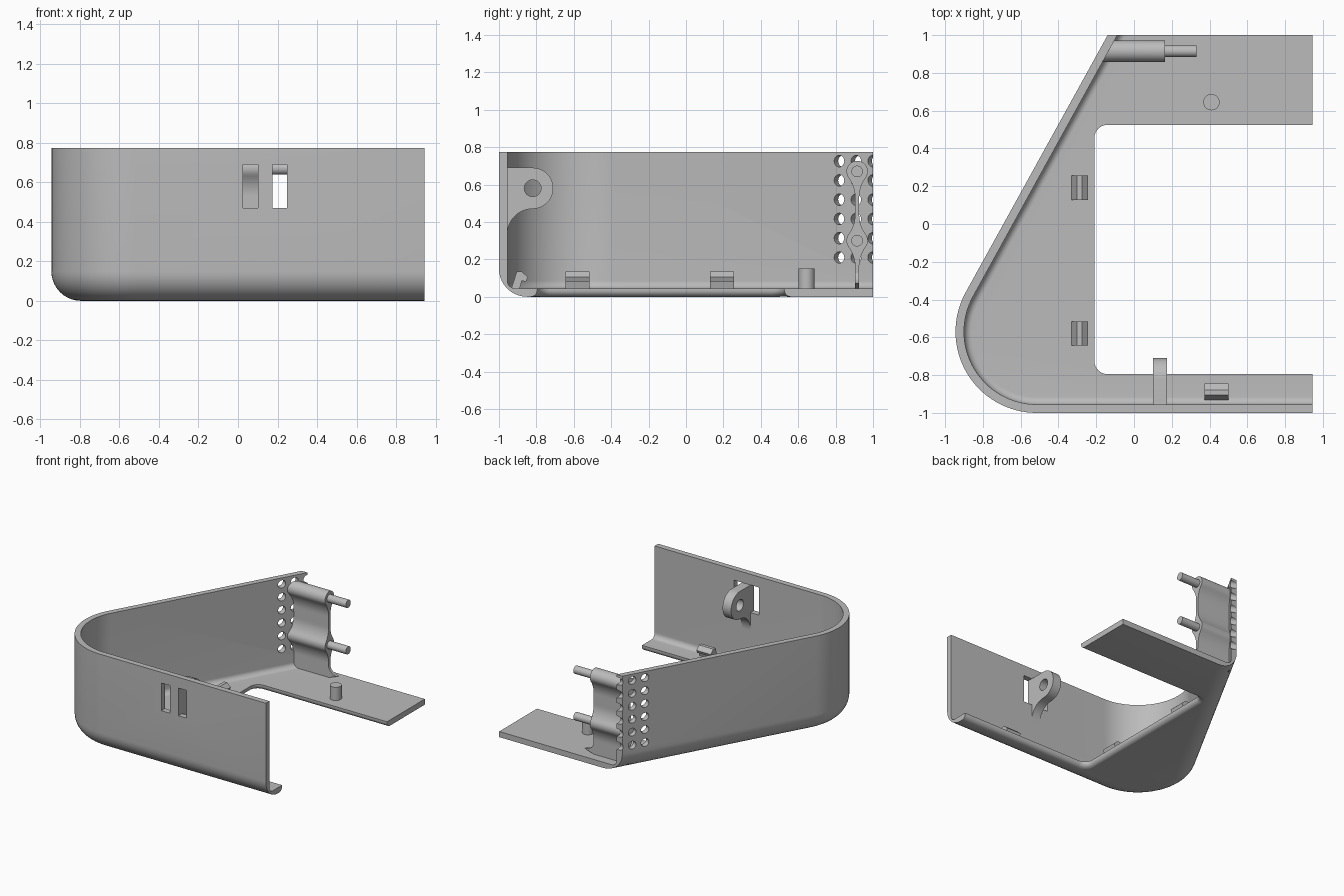
import bpy, bmesh
from math import sin, cos, tan, pi, radians, sqrt
from mathutils import Matrix, Vector

if "Cube" in bpy.data.objects:
    bpy.data.objects.remove(bpy.data.objects["Cube"])

grey = bpy.data.materials.new("plain grey")
grey.use_nodes = True
grey.diffuse_color = (0.5, 0.5, 0.5, 1)
grey.node_tree.nodes["Principled BSDF"].inputs["Base Color"].default_value = (0.5, 0.5, 0.5, 1)

T = 0.045                    # wall and floor thickness
H = 0.775                    # wall height
SLANT = radians(61.1)        # direction of the slanted wall in plan
CX, CY, R = -0.515, -0.57, 0.43   # corner arc of the plan


def finish(bm, name):
    bmesh.ops.recalc_face_normals(bm, faces=bm.faces)
    me = bpy.data.meshes.new(name)
    bm.to_mesh(me)
    bm.free()
    ob = bpy.data.objects.new(name, me)
    bpy.context.collection.objects.link(ob)
    me.materials.append(grey)
    return ob


def loft(name, rings):
    """Solid through rings of equal vertex count, capped at both ends."""
    bm = bmesh.new()
    vs = [[bm.verts.new(p) for p in ring] for ring in rings]
    n = len(vs[0])
    for a, b in zip(vs, vs[1:]):
        for i in range(n):
            j = (i + 1) % n
            bm.faces.new((a[i], a[j], b[j], b[i]))
    bm.faces.new(vs[0])
    bm.faces.new(vs[-1])
    return finish(bm, name)


def box(name, x, y, z):
    return loft(name, [[(x[0], y[0], k), (x[1], y[0], k), (x[1], y[1], k), (x[0], y[1], k)] for k in z])


def rods(name, items, segs=32):
    """Cylinders given as (start, end, radius)."""
    bm = bmesh.new()
    for a, b, r in items:
        a, b = Vector(a), Vector(b)
        turn = (b - a).to_track_quat('Z', 'Y').to_matrix().to_4x4()
        bmesh.ops.create_cone(bm, cap_ends=True, segments=segs, radius1=r, radius2=r,
                              depth=(b - a).length, matrix=Matrix.Translation((a + b) / 2) @ turn)
    return finish(bm, name)


def activate(ob):
    bpy.ops.object.select_all(action='DESELECT')
    ob.select_set(True)
    bpy.context.view_layer.objects.active = ob


def cut(ob, cutter):
    cutter.hide_render = True
    mod = ob.modifiers.new("cut", 'BOOLEAN')
    mod.operation, mod.solver, mod.object = 'DIFFERENCE', 'EXACT', cutter
    activate(ob)
    bpy.ops.object.modifier_apply(modifier=mod.name)
    bpy.data.objects.remove(cutter)


def arc(cx, cy, r, a0, a1, n):
    return [(cx + r * cos(radians(a0 + (a1 - a0) * i / n)),
             cy + r * sin(radians(a0 + (a1 - a0) * i / n))) for i in range(n + 1)]


def wall_x(y, d=0.0):
    """x of the slanted wall surface at depth d inside the outer face."""
    tx, ty = CX - (R - d) * sin(SLANT), CY + (R - d) * cos(SLANT)
    return tx + (y - ty) / tan(SLANT)


def plan(d, z, xe, ye):
    pts = [(xe, CY - R + d)] + arc(CX, CY, R - d, -90, -270 + 61.1, 32)
    pts += [(wall_x(ye, d), ye), (xe, ye)]
    return [(x, y, z) for x, y in pts]


def rounded_base(base, r, d, top, xe, ye, n=10):
    """Plan rings with a rounded bottom edge of radius r."""
    rings = [plan(d + r - r * sin(a), base + r - r * cos(a), xe, ye)
             for a in [pi / 2 * i / n for i in range(n + 1)]]
    return rings + [plan(d, top, xe, ye)]


# Shell: outer solid hollowed by an inner one
shell = loft("shell", rounded_base(0, 0.15, 0, H, 0.945, 1.0))
cut(shell, loft("hollow", rounded_base(T, 0.04, T, 1.0, 1.3, 1.3)))

# Floor opening, its lower edge rounded
def opening(o, z):
    x, y0, y1, r = -0.21 - o, -0.795 - o, 0.525 + o, 0.07
    pts = [(1.3, y1)] + arc(x + r, y1 - r, r, 90, 180, 8) + arc(x + r, y0 + r, r, 180, 270, 8) + [(1.3, y0)]
    return [(px, py, z) for px, py in pts]

E = 0.035
steps = [pi / 2 * i / 6 for i in range(7)]
cut(shell, loft("floor_cutter", [opening(0, 0.2)] + [opening(E - E * cos(a), E - E * sin(a)) for a in steps]
                + [opening(E, -0.1)]))

# Two slots in the front wall
for x in ((0.025, 0.10), (0.175, 0.247)):
    cut(shell, box("slot_cutter", x, (-1.1, -0.9), (0.47, 0.69)))

# Vent holes square to the slanted wall
normal = Vector((sin(SLANT), -cos(SLANT), 0))
vents = []
for y in (0.83, 0.92, 1.01):
    for i in range(6):
        p = Vector((wall_x(y, T / 2), y, 0.21 + 0.103 * i))
        vents.append((p - normal * 0.06, p + normal * 0.06, 0.031))
cut(shell, rods("vent_cutter", vents, 24))

# Post bracket: two round posts joined by a thin filleted web
PY, ZP, PR, W, DZ, F = 0.915, (0.30, 0.67), 0.057, 0.011, 0.14, 0.179

def half_width(z):
    best = W if z < ZP[1] else 0.0
    for c in ZP:
        t = abs(z - c)
        if t < DZ * PR / (PR + F) or (z > ZP[1] and t <= PR):
            best = max(best, sqrt(PR * PR - t * t))
        elif t < DZ and z < ZP[1]:
            best = max(best, W + F - sqrt(F * F - (DZ - t) ** 2))
    return best

heights = [0.04 + 0.63 * i / 64 for i in range(65)] + [ZP[1] + PR * sin(pi / 2 * i / 10) for i in range(1, 10)]
side = [(half_width(z), z) for z in heights]
outline = [(PY + w, z) for w, z in side] + [(PY, ZP[1] + PR)] + [(PY - w, z) for w, z in reversed(side)]
loft("post_bracket", [[(wall_x(y, T) - 0.004, y, z) for y, z in outline],
                      [(0.165, y, z) for y, z in outline]])
rods("post_pins", [((0.1, PY, z), (0.33, PY, z), 0.031) for z in ZP])

# Flared foot of the web
foot = [(0.15, 0.04)] + arc(0.245, 0.155, 0.085, 270, 180, 8) + [(0.15, 0.155)]
loft("bracket_foot", [[(x, PY + s * W, z) for x, z in foot] for s in (-1, 1)])

# Floor peg
rods("floor_peg", [((0.41, 0.645, 0.03), (0.41, 0.645, 0.15), 0.043)])

# Pivot lug on the front wall
lug_side = [(-0.96, 0.69)] + arc(-0.82, 0.58, 0.11, 90, -90, 24) + arc(-0.82, 0.335, 0.135, 90, 180, 12) + [(-0.96, 0.33)]
lug = loft("pivot_lug", [[(x, y, z) for y, z in lug_side] for x in (0.10, 0.175)])
cut(lug, rods("pivot_cutter", [((0, -0.82, 0.58), (0.3, -0.82, 0.58), 0.045)]))

# Snap clips on the floor, hooked towards the opening
hook = [(-0.045, 0.04), (-0.015, 0.135), (0.012, 0.135), (0.045, 0.105), (0.035, 0.082), (0.012, 0.084), (0, 0.04)]

def clip(name, x, y, turn):
    ob = loft(name, [[(u, v, z) for u, z in hook] for v in (-0.064, 0.064)])
    ob.data.transform(Matrix.Translation((x, y, 0)) @ Matrix.Rotation(turn, 4, 'Z'))

clip("rear_clip", -0.288, 0.192, 0)
clip("middle_clip", -0.288, -0.58, 0)
clip("front_clip", 0.437, -0.89, pi / 2)

# Smooth shading with crisp edges
for ob in [o for o in bpy.context.collection.objects if o.type == 'MESH']:
    activate(ob)
    bpy.ops.object.shade_smooth_by_angle(angle=radians(30))
